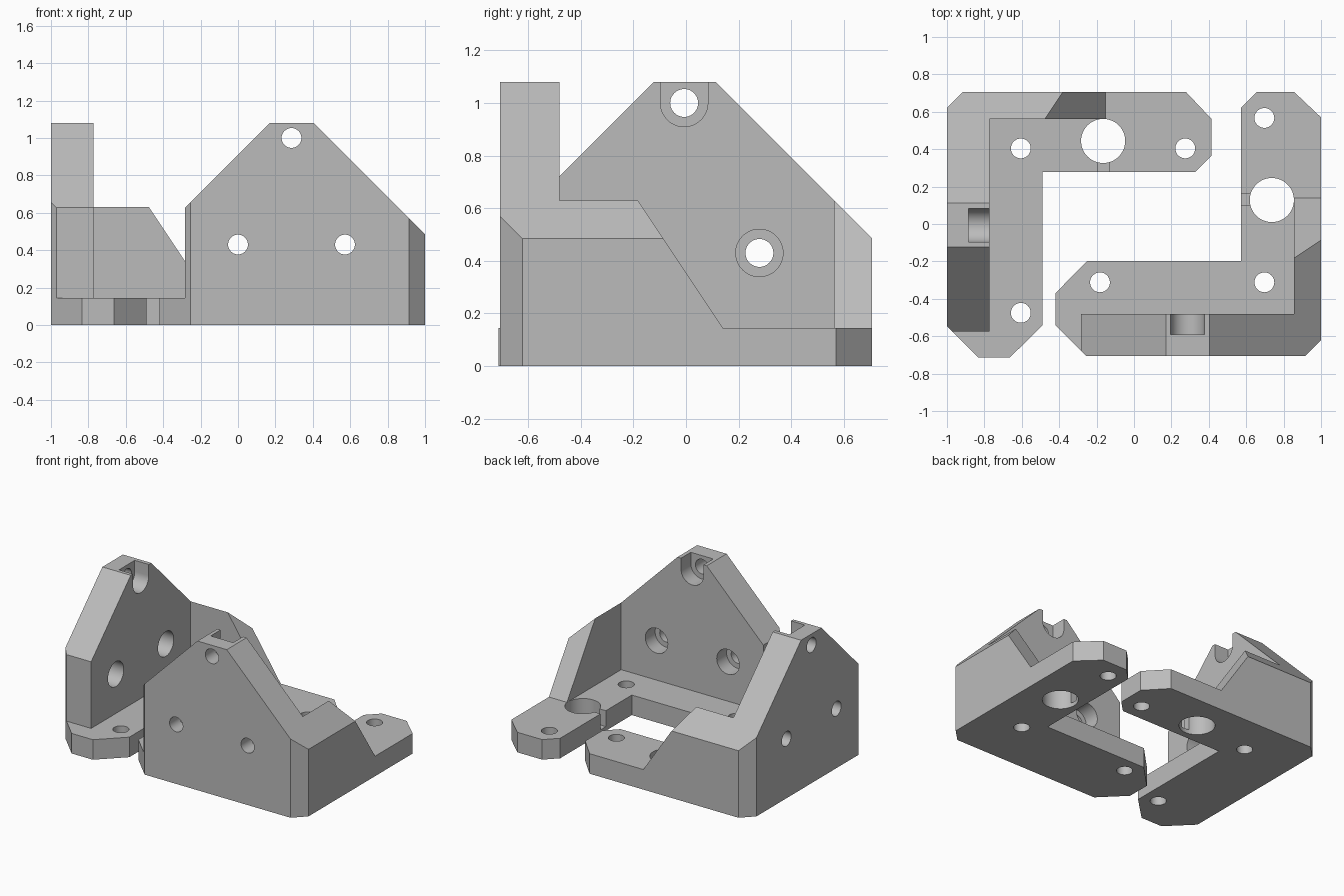
import bpy, bmesh, math
from mathutils import Matrix

cube = bpy.data.objects.get("Cube")
if cube:
    bpy.data.objects.remove(cube, do_unlink=True)

grey = bpy.data.materials.new("light_grey")
grey.use_nodes = True
COLOUR = (0.5, 0.5, 0.5, 1)
grey.diffuse_color = COLOUR
grey.node_tree.nodes["Principled BSDF"].inputs["Base Color"].default_value = COLOUR

FLOOR = 0.145      # base plate thickness
TOP = 1.08         # wall height
INNER = -0.48      # inner face of the front wall
SIDE = 0.855       # inner face of the side wall
EDGE = 0.707       # half depth


def prism(name, points, axis, lo, hi):
    """Extrude a closed outline along x, y or z."""
    place = {"x": lambda a, b, t: (t, a, b),
             "y": lambda a, b, t: (a, t, b),
             "z": lambda a, b, t: (a, b, t)}[axis]
    bm = bmesh.new()
    low = [bm.verts.new(place(a, b, lo)) for a, b in points]
    high = [bm.verts.new(place(a, b, hi)) for a, b in points]
    bm.faces.new(low)
    bm.faces.new(high)
    n = len(points)
    for i in range(n):
        j = (i + 1) % n
        bm.faces.new((low[i], low[j], high[j], high[i]))
    bmesh.ops.recalc_face_normals(bm, faces=bm.faces)
    mesh = bpy.data.meshes.new(name)
    bm.to_mesh(mesh)
    bm.free()
    mesh.materials.append(grey)
    obj = bpy.data.objects.new(name, mesh)
    bpy.context.collection.objects.link(obj)
    return obj


def arc(cx, cy, r, start=0, sweep=360, n=48):
    count = n if sweep == 360 else n + 1
    return [(cx + r * math.cos(math.radians(start + sweep * i / n)),
             cy + r * math.sin(math.radians(start + sweep * i / n)))
            for i in range(count)]


def cut(body, points, axis, lo, hi):
    """Subtract an extruded outline and discard the cutter."""
    cutter = prism("cutter", points, axis, lo, hi)
    cutter.hide_render = True
    mod = body.modifiers.new("cut", "BOOLEAN")
    mod.operation = "DIFFERENCE"
    mod.solver = "EXACT"
    mod.object = cutter
    bpy.ops.object.select_all(action="DESELECT")
    body.select_set(True)
    bpy.context.view_layer.objects.active = body
    bpy.ops.object.modifier_apply(modifier=mod.name)
    bpy.data.objects.remove(cutter, do_unlink=True)


# L-shaped footprint with chamfered corners, raised to wall height
footprint = [(-0.42, -0.37), (-0.25, -0.197), (0.572, -0.197), (0.572, 0.622),
             (0.657, EDGE), (SIDE, EDGE), (1, 0.57), (1, -0.622),
             (0.915, -EDGE), (-0.253, -EDGE), (-0.42, -0.54)]
right = prism("right_bracket", footprint, "z", 0, TOP)

# Clear the space above the base, inside the two walls
cut(right, [(-2, INNER), (SIDE, INNER), (SIDE, 2), (-2, 2)], "z", FLOOR, 2)
# Sloping shoulders of the front wall
cut(right, [(0.3, 1.185), (1.2, 0.285), (1.2, 1.4), (0.3, 1.4)], "y", -2, 2)
cut(right, [(-0.6, FLOOR), (-0.283, FLOOR), (-0.283, 0.627), (0.27, 1.18),
            (-0.6, 1.18)], "y", -2, 2)
# Sloping end of the side wall
cut(right, [(0.14, FLOOR), (2, FLOOR), (2, 1.2), (-0.563, 1.2)], "x", 0.8, 1.2)

# Base screw holes, rod hole and the shallow slot beside it
for x, y in [(-0.182, -0.312), (0.697, -0.312), (0.697, 0.567)]:
    cut(right, arc(x, y, 0.053), "z", -0.1, 0.3)
cut(right, [(0.5, 0.1), (0.66, 0.1), (0.66, 0.16), (0.5, 0.16)], "z", 0.03, 0.3)
cut(right, arc(0.737, 0.128, 0.118), "z", -0.1, 0.3)

# Wall screw holes with counterbores on the inner face
for x, z in [(0, 0.43), (0.572, 0.43), (0.286, 1)]:
    cut(right, arc(x, z, 0.053), "y", -1, 0)
    if z < 0.5:
        pocket = arc(x, z, 0.09)
    else:
        pocket = arc(x, z, 0.09, 180, 180, 24) + [(x + 0.09, 1.2), (x - 0.09, 1.2)]
    cut(right, pocket, "y", -0.592, -0.4)

# Left bracket: the same part mirrored across the diagonal
left = right.copy()
left.data = right.data.copy()
left.name = left.data.name = "left_bracket"
bpy.context.collection.objects.link(left)
left.data.transform(Matrix(((0, 1, 0, -0.293), (1, 0, 0, -0.293),
                            (0, 0, 1, 0), (0, 0, 0, 1))))
left.data.flip_normals()

for obj in (right, left):
    bpy.ops.object.select_all(action="DESELECT")
    obj.select_set(True)
    bpy.context.view_layer.objects.active = obj
    bpy.ops.object.shade_smooth_by_angle(angle=math.radians(30))
